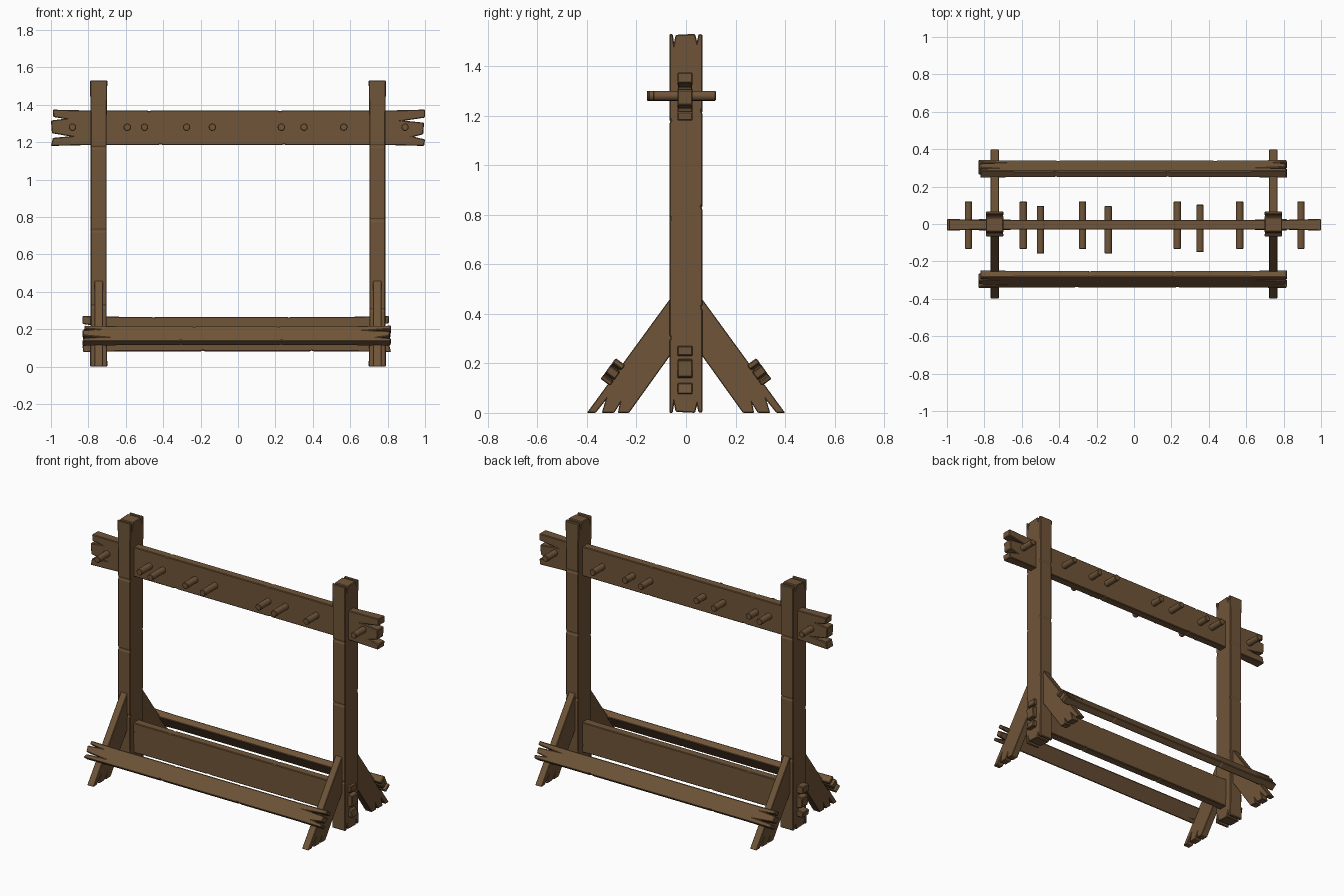
import bpy, bmesh, math, random
from mathutils import Matrix, Vector

if "Cube" in bpy.data.objects:
    bpy.data.objects.remove(bpy.data.objects["Cube"])

random.seed(4)
wood = bpy.data.materials.new("wood")
wood.diffuse_color = (0.16, 0.09, 0.04, 1)
wood.use_nodes = True
wood.node_tree.nodes["Principled BSDF"].inputs["Base Color"].default_value = wood.diffuse_color


def finish(name, bm, bevel=0.0):
    bmesh.ops.recalc_face_normals(bm, faces=bm.faces)
    me = bpy.data.meshes.new(name)
    bm.to_mesh(me)
    bm.free()
    ob = bpy.data.objects.new(name, me)
    bpy.context.collection.objects.link(ob)
    me.materials.append(wood)
    if bevel:
        m = ob.modifiers.new("worn_edges", "BEVEL")
        m.width = bevel
        m.segments = 1
        m.limit_method = "ANGLE"
        m.angle_limit = math.radians(40)
    return ob


def slab(pts, thick):
    """Extrude a flat outline (u, v) symmetrically along w."""
    bm = bmesh.new()
    f = bm.faces.new([bm.verts.new((u, v, -thick / 2)) for u, v in pts])
    r = bmesh.ops.extrude_face_region(bm, geom=[f])
    bmesh.ops.translate(bm, vec=(0, 0, thick),
                        verts=[g for g in r["geom"] if isinstance(g, bmesh.types.BMVert)])
    return bm


def frame(origin, u, v, w):
    m = Matrix((u, v, w)).transposed().to_4x4()
    m.translation = Vector(origin)
    return m


def nicks(length, width, n):
    """Small chips along one long edge."""
    out = []
    for i in range(n):
        c = length * ((i + random.uniform(0.25, 0.75)) / n - 0.5) * 0.75
        out += [(c - 0.012, width / 2), (c, width / 2 - 0.005), (c + 0.01, width / 2)]
    return out


def plank(name, length, width, thick, ends, mat, flare=0.0, chips=2):
    """Board with split ends; each end lists (v fraction, inset) from low to high."""
    h = length / 2
    low, high = ends
    pts = [(h - i, v * width) for v, i in high]
    pts += nicks(length, width, chips)[::-1]
    pts += [(-h + i, v * width) for v, i in reversed(low)]
    pts += [(u, -v) for u, v in nicks(length, width, chips)]
    bm = slab(pts, thick)
    if flare:
        k = h - 0.2
        for s in (1, -1):
            bmesh.ops.bisect_plane(bm, geom=bm.verts[:] + bm.edges[:] + bm.faces[:],
                                   plane_co=(s * k, 0, 0), plane_no=(1, 0, 0))
        for p in bm.verts:
            t = max(0, (abs(p.co.x) - k) / 0.2)
            p.co.z *= 1 + flare * t
            p.co.y *= 1 + 0.25 * flare * t
    bm.transform(mat)
    return finish(name, bm, 0.004)


X, Y, Z = (1, 0, 0), (0, 1, 0), (0, 0, 1)
split_a = [(-.5, 0), (-.28, .01), (-.24, .1), (-.15, .005), (.2, 0), (.25, .07), (.3, .012), (.5, .01)]
split_b = [(-.5, .005), (-.32, 0), (-.25, .06), (-.18, .01), (.14, .005), (.2, .11), (.28, 0), (.5, 0)]
post_end = [(-.5, 0), (-.4, 0), (-.36, .035), (-.31, .004), (.27, 0), (.33, .03), (.38, 0), (.5, .003)]

# Horizontal boards: peg board and low stretcher
plank("peg_board", 2.0, 0.185, 0.052, (split_a, split_b), frame((0, -.004, 1.277), X, Z, Y), 0.2)
plank("low_stretcher", 1.65, 0.185, 0.052, (split_b, split_a), frame((-.007, -.004, .174), X, Z, Y), 0.2)

# Angled foot rails resting on the braces
for s, label in ((-1, "front"), (1, "back")):
    v = Vector((0, -s * .589, .808))
    w = Vector((0, s * .808, .589))
    plank(label + "_foot_rail", 1.65, 0.1, 0.042, (split_a, split_b),
          frame((-.007, s * .295, .165), X, v, w), 0.15)

# Uprights and their splayed braces
brace = [(.04, .494), (.40, 0), (.365, 0), (.325, .05), (.34, 0),
         (.29, 0), (.268, .035), (.275, 0), (.23, 0), (.04, .265)]
for sx, side in ((-1, "left"), (1, "right")):
    plank(side + "_post", 1.53, 0.132, 0.086, (post_end, post_end),
          frame((sx * .745, 0, .765), Z, Y, X), 0.08, 3)
    for sy, label in ((-1, "front"), (1, "back")):
        bm = slab(brace, 0.045)
        bm.transform(frame((sx * .745, 0, 0), (0, sy, 0), Z, X))
        finish(f"{side}_{label}_brace", bm, 0.003)

# Hanging pegs: (x, y shift)
pegs = [(-.885, 0), (-.592, 0), (-.5, -.025), (-.275, 0), (-.137, -.025),
        (.232, 0), (.353, -.018), (.565, 0), (.893, 0)]
for i, (x, dy) in enumerate(pegs):
    bm = bmesh.new()
    bmesh.ops.create_cone(bm, cap_ends=True, segments=14, radius1=.02, radius2=.02, depth=.254)
    bm.transform(Matrix.Translation((x, dy - .006, 1.28)) @ Matrix.Rotation(math.pi / 2, 4, "X"))
    ob = finish(f"peg_{i + 1}", bm, 0.003)
    bpy.ops.object.select_all(action="DESELECT")
    ob.select_set(True)
    bpy.context.view_layer.objects.active = ob
    bpy.ops.object.shade_smooth_by_angle(angle=math.radians(35))
